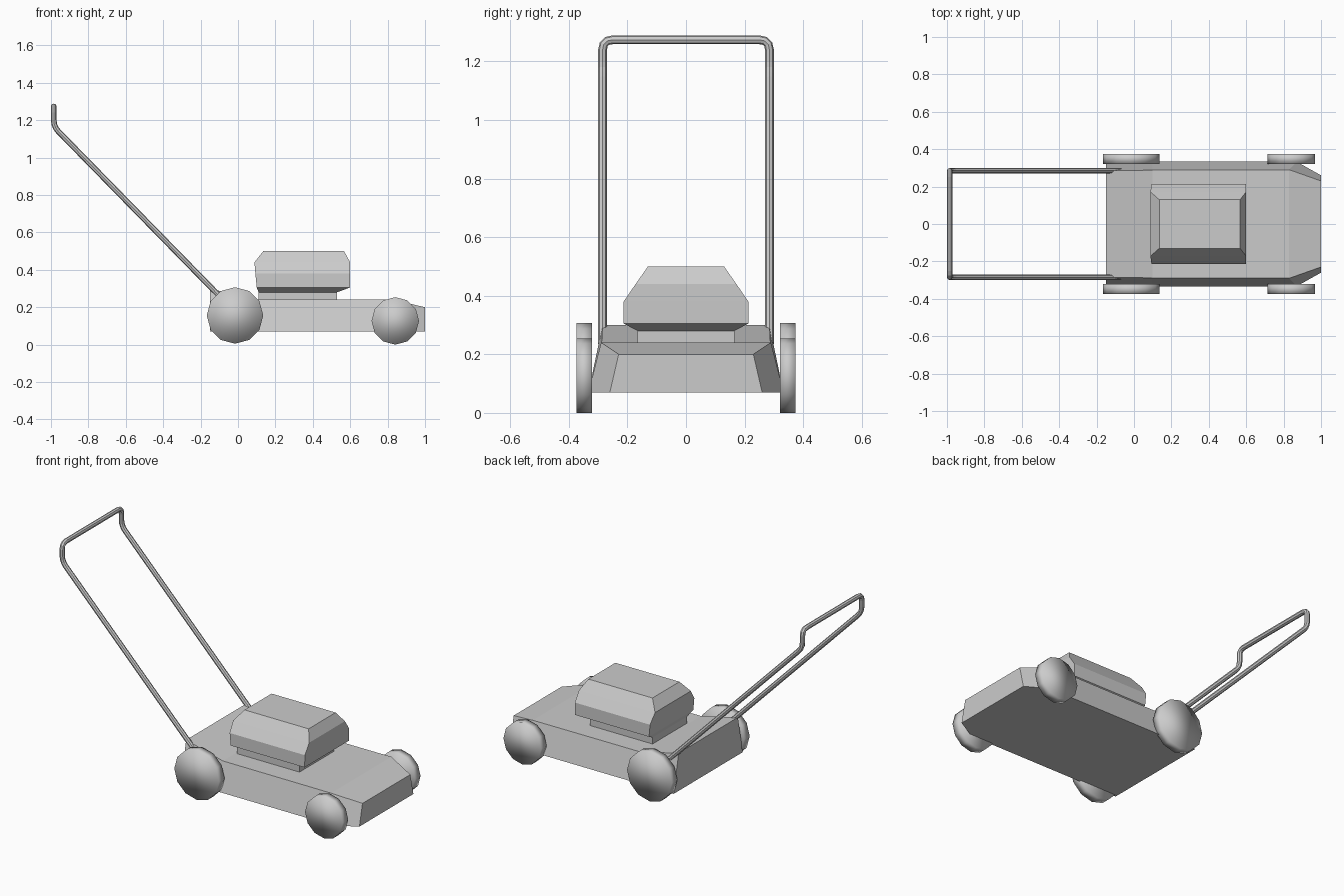
import bpy
import bmesh
from math import pi, radians
from mathutils import Vector, Matrix

if "Cube" in bpy.data.objects:
    bpy.data.objects.remove(bpy.data.objects["Cube"])


def loft(name, rings):
    """Closed solid skinned through a list of equal-length rings."""
    bm = bmesh.new()
    loops = [[bm.verts.new(p) for p in ring] for ring in rings]
    n = len(loops[0])
    for a, b in zip(loops, loops[1:]):
        for i in range(n):
            j = (i + 1) % n
            bm.faces.new((a[i], a[j], b[j], b[i]))
    bm.faces.new(loops[0])
    bm.faces.new(loops[-1])
    bmesh.ops.recalc_face_normals(bm, faces=bm.faces)
    return finish(name, bm)


def finish(name, bm):
    me = bpy.data.meshes.new(name)
    bm.to_mesh(me)
    bm.free()
    ob = bpy.data.objects.new(name, me)
    bpy.context.collection.objects.link(ob)
    return ob


def wheel(name, x, radius, z, side):
    """Twelve-sided smooth disc on one side of the deck."""
    bm = bmesh.new()
    bmesh.ops.create_cone(bm, cap_ends=True, segments=12, radius1=radius,
                          radius2=radius, depth=0.053,
                          matrix=Matrix.Translation((x, side * 0.348, z))
                          @ Matrix.Rotation(pi / 2, 4, 'X'))
    for f in bm.faces:
        f.smooth = True
    finish(name, bm)


def rounded(points, radius, steps=3):
    """Replace inner corners of a path with short arcs."""
    pts = [Vector(p) for p in points]
    out = [pts[0]]
    for p, c, q in zip(pts, pts[1:], pts[2:]):
        a = c + (p - c).normalized() * radius
        b = c + (q - c).normalized() * radius
        for i in range(steps + 1):
            t = i / steps
            out.append(a * (1 - t) ** 2 + c * 2 * t * (1 - t) + b * t * t)
    return out + [pts[-1]]


# Deck: stations (bottom x, bottom half width, top x, top half width, top z)
stations = [(-0.15, 0.333, -0.15, 0.285, 0.30),
            (0.10, 0.333, 0.10, 0.288, 0.24),
            (0.87, 0.333, 0.83, 0.29, 0.24),
            (1.00, 0.26, 1.00, 0.23, 0.20)]
loft("deck", [[(xb, -yb, 0.07), (xb, yb, 0.07), (xt, yt, zt), (xt, -yt, zt)]
              for xb, yb, xt, yt, zt in stations])

# Engine: levels (z, rear x, front x, half width), from the base to the cover top
levels = [(0.23, 0.11, 0.53, 0.165),
          (0.28, 0.11, 0.53, 0.165),
          (0.305, 0.10, 0.598, 0.213),
          (0.38, 0.093, 0.60, 0.213),
          (0.44, 0.088, 0.60, 0.172),
          (0.50, 0.135, 0.567, 0.13)]
loft("engine_cover", [[(a, -y, z), (b, -y, z), (b, y, z), (a, y, z)]
                      for z, a, b, y in levels])

# Wheels
for side, label in ((-1, "right"), (1, "left")):
    wheel("rear_wheel_" + label, -0.016, 0.151, 0.156, side)
    wheel("front_wheel_" + label, 0.841, 0.127, 0.127, side)

# Handle: one bent tube
path = rounded([(-0.075, -0.285, 0.235), (-0.985, -0.285, 1.165),
                (-0.985, -0.285, 1.274), (-0.985, 0.285, 1.274),
                (-0.985, 0.285, 1.165), (-0.075, 0.285, 0.235)], 0.035)
curve = bpy.data.curves.new("handle", 'CURVE')
curve.dimensions = '3D'
curve.bevel_depth = 0.015
curve.bevel_resolution = 2
curve.use_fill_caps = True
spline = curve.splines.new('POLY')
spline.points.add(len(path) - 1)
for sp, p in zip(spline.points, path):
    sp.co = (*p, 1)
spline.use_smooth = False
bpy.context.collection.objects.link(bpy.data.objects.new("handle", curve))
